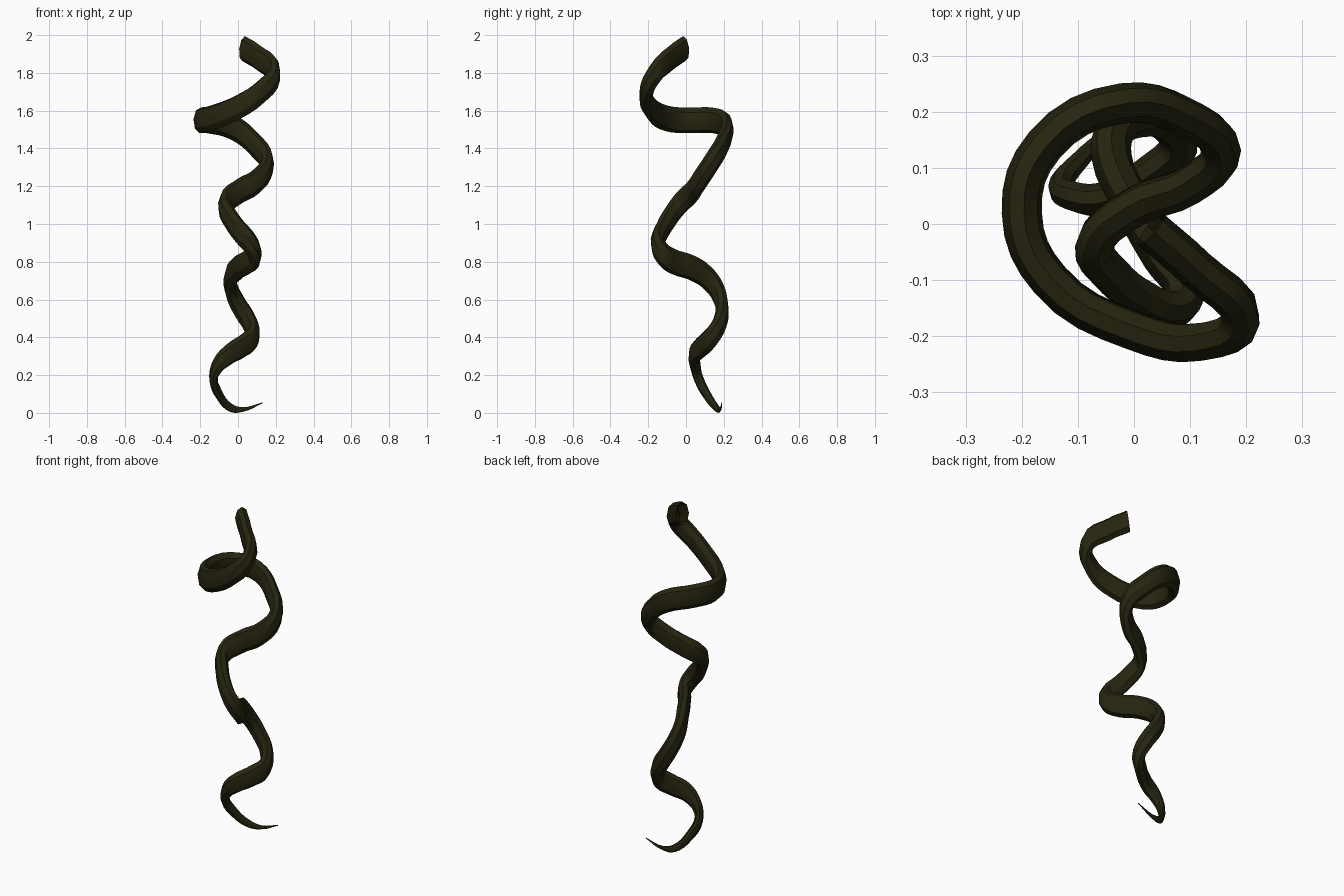
import bpy
import math
from mathutils import Vector

# Remove the default object
default_object = bpy.data.objects.get("Cube")
if default_object:
    bpy.data.objects.remove(default_object, do_unlink=True)

TUBE_RADIUS = 0.036
VERTICAL_STRETCH = 1.9   # the whole tube is drawn out upwards
HUNDREDTHS = 0.01

# Centre line in hundredths, from the open top end to the pointed tail
upper_coil = [
    (3, -1, 193), (11, -8, 188), (19, -17, 179), (12, -21, 170),
    (0, -19, 162), (-15, -10, 156), (-20, 2, 155), (-16, 14, 155),
    (-2, 21.5, 151), (9, 19, 142), (15.5, 13, 132),
]
middle_coil = [
    (10, 7, 123), (0, 3, 117), (-7, -4, 110), (-4, -9, 103),
    (1, -13, 96), (7, -15, 89), (9, -12, 84), (5, -6, 80),
    (0, 3, 77), (-4, 12, 71),
]
lower_coil = [
    (-3, 17, 64), (1, 19, 56), (6, 18, 48), (8, 14, 41),
    (3, 9, 36), (-5, 4.5, 31), (-11, 5, 25), (-13, 6.5, 19),
    (-10, 11, 10), (-4, 16, 3), (3, 18, 2), (13, 19, 5.5),
]
centre_line = [Vector(p) * HUNDREDTHS for p in upper_coil + middle_coil + lower_coil]


def make_material(name, colour):
    material = bpy.data.materials.new(name)
    material.use_nodes = True
    material.diffuse_color = colour
    shader = next(n for n in material.node_tree.nodes if n.type == "BSDF_PRINCIPLED")
    shader.inputs["Base Color"].default_value = colour
    return material


def tail_taper(steps_from_tip, taper_steps=9):
    """Full thickness along the body, easing to a point at the tail."""
    fraction = min(steps_from_tip / taper_steps, 1)
    return max(math.sin(fraction * math.pi / 2), 0.04)


def make_tube(name, points, radius, stretch):
    """Eight-sided tube through the points, with a cross-section taller than wide."""
    curve = bpy.data.curves.new(name, "CURVE")
    curve.dimensions = "3D"
    curve.resolution_u = 4
    curve.bevel_depth = radius
    curve.bevel_resolution = 2
    curve.use_fill_caps = False
    curve.twist_mode = "MINIMUM"
    spline = curve.splines.new("BEZIER")
    spline.bezier_points.add(len(points) - 1)
    last = len(points) - 1
    for index, (knot, point) in enumerate(zip(spline.bezier_points, points)):
        knot.co = (point.x, point.y, point.z / stretch)
        knot.handle_left_type = knot.handle_right_type = "AUTO"
        knot.radius = tail_taper(last - index)
    tube = bpy.data.objects.new(name, curve)
    bpy.context.collection.objects.link(tube)
    tube.scale.z = stretch
    bpy.ops.object.select_all(action="DESELECT")
    tube.select_set(True)
    bpy.context.view_layer.objects.active = tube
    bpy.ops.object.convert(target="MESH")
    bpy.ops.object.transform_apply(location=False, rotation=False, scale=True)
    return bpy.context.view_layer.objects.active


# Coiled tendril
tendril = make_tube("coiled_tendril", centre_line, TUBE_RADIUS, VERTICAL_STRETCH)
tendril.data.materials.clear()
tendril.data.materials.append(make_material("dark olive", (0.02, 0.018, 0.005, 1)))
bpy.ops.object.shade_smooth_by_angle(angle=math.radians(30))

# Stand the tail on the ground
lowest = min(vertex.co.z for vertex in tendril.data.vertices)
for vertex in tendril.data.vertices:
    vertex.co.z -= lowest
